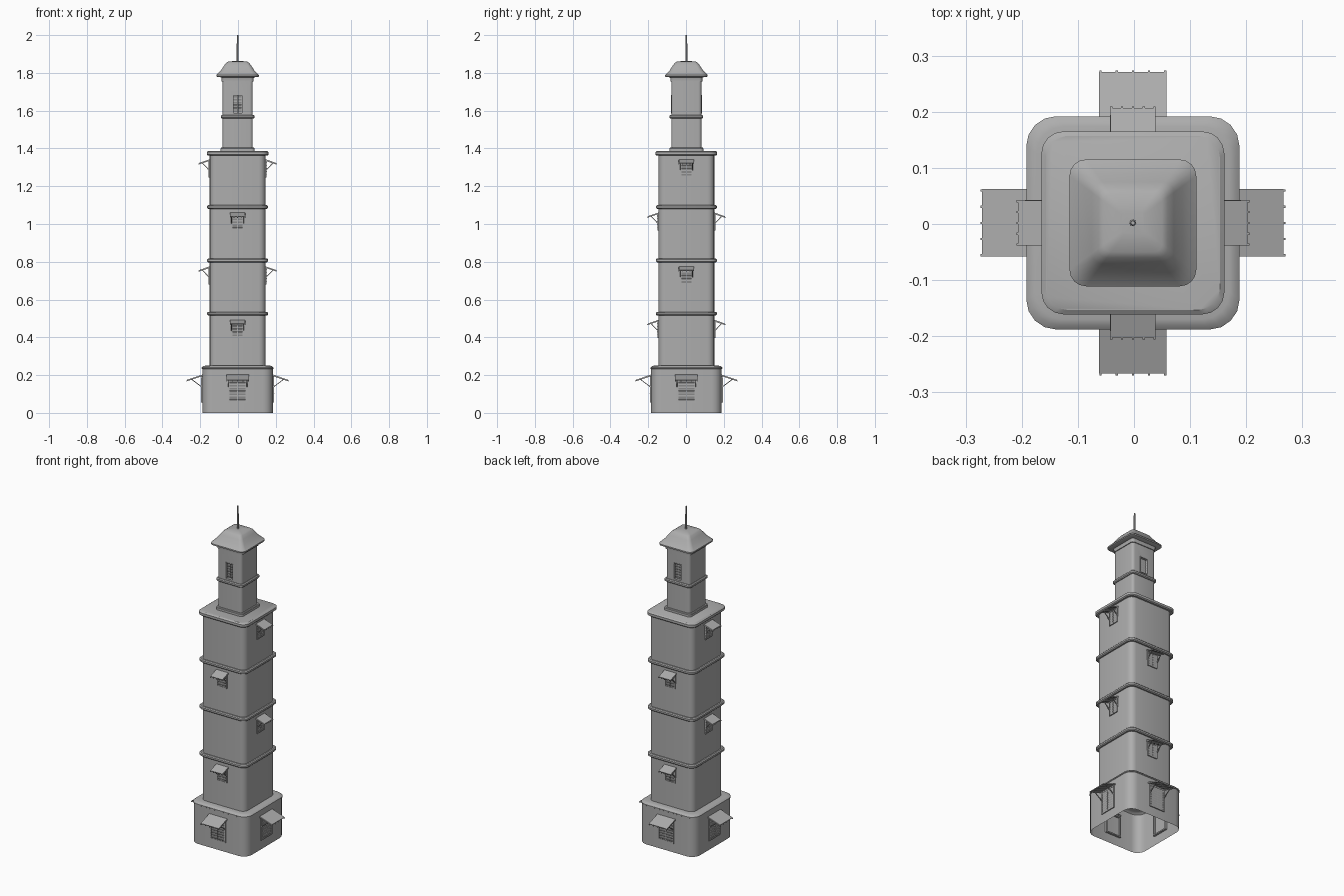
import bpy, bmesh, math
from mathutils import Matrix, Vector

cube = bpy.data.objects.get("Cube")
if cube:
    bpy.data.objects.remove(cube, do_unlink=True)

CENTRE = Vector((-0.002, 0.002, 0))

stone = bpy.data.materials.new("plain grey")
stone.use_nodes = True
GREY = (0.42, 0.42, 0.42, 1)
stone.diffuse_color = GREY
stone.node_tree.nodes["Principled BSDF"].inputs["Base Color"].default_value = GREY


def finish(name, bm, smooth=False, turn=0.0):
    """Turn a bmesh into a named object on the tower axis."""
    bmesh.ops.recalc_face_normals(bm, faces=bm.faces)
    mesh = bpy.data.meshes.new(name)
    bm.to_mesh(mesh)
    bm.free()
    mesh.materials.append(stone)
    obj = bpy.data.objects.new(name, mesh)
    bpy.context.collection.objects.link(obj)
    obj.location = CENTRE
    obj.rotation_euler.z = turn
    if smooth:
        bpy.ops.object.select_all(action='DESELECT')
        obj.select_set(True)
        bpy.context.view_layer.objects.active = obj
        bpy.ops.object.shade_smooth_by_angle(angle=math.radians(32))
    return obj


def box(bm, centre, size, tilt=0.0):
    m = (Matrix.Translation(centre) @ Matrix.Rotation(tilt, 4, 'X')
         @ Matrix.Diagonal((*size, 1)))
    bmesh.ops.create_cube(bm, size=1, matrix=m)


def beam(bm, x, start, end, width, thick):
    """Box running between two (y, z) points at a given x."""
    a, b = Vector((x, *start)), Vector((x, *end))
    d = b - a
    box(bm, (a + b) / 2, (width, d.length, thick), math.atan2(d.z, d.y))


def rounded_square(corner):
    """Unit square outline with rounded corners and slightly bowed sides."""
    pts = []
    for q in range(4):
        for k in range(5):
            a = math.radians(22.5 * k)
            p = Vector((1 - corner + corner * math.cos(a),
                        1 - corner + corner * math.sin(a)))
            pts.append(Matrix.Rotation(q * math.pi / 2, 2) @ p)
    return pts


def loft(name, profile, corner, bottom=True):
    """Stack rounded squares along a profile of (half width, height)."""
    bm = bmesh.new()
    rings = [[bm.verts.new((p.x * h, p.y * h, z)) for p in rounded_square(corner)]
             for h, z in profile]
    n = len(rings[0])
    for lo, hi in zip(rings, rings[1:]):
        for i in range(n):
            j = (i + 1) % n
            bm.faces.new((lo[i], lo[j], hi[j], hi[i]))
    bm.faces.new(rings[-1])
    if bottom:
        bm.faces.new(rings[0][::-1])
    return finish(name, bm, smooth=True)


def band(half, out, low, high):
    """Profile points of a string course with softened edges."""
    b = (high - low) / 4
    return [(half, low), (out - b, low), (out, low + b),
            (out, high - b), (out - b, high), (half, high)]


# Hollow ground floor, open underneath
loft("ground_floor", [(0.187, 0), (0.187, 0.232), (0.19, 0.234), (0.19, 0.240),
                      (0.182, 0.247), (0.172, 0.25), (0.14, 0.25)], 0.28, bottom=False)

# Main shaft with string courses
shaft = [(0.148, 0.249)]
for z in (0.525, 0.807, 1.09):
    shaft += band(0.148, 0.161, z - 0.01, z + 0.01)
shaft += [(0.148, 1.362), (0.158, 1.362), (0.163, 1.367), (0.163, 1.381),
          (0.155, 1.387)]
loft("main_shaft", shaft, 0.24)

# Upper turret
turret = loft("upper_turret", [(0.09, 1.386), (0.09, 1.400), (0.087, 1.404), (0.08, 1.404)]
              + band(0.08, 0.089, 1.558, 1.577)
              + [(0.08, 1.755), (0.085, 1.755), (0.085, 1.772), (0.09, 1.785)], 0.2)

# Recessed openings at front and back of the turret
bm = bmesh.new()
for s in (-1, 1):
    box(bm, (0, s * 0.08, 1.634), (0.048, 0.04, 0.094))
cutter = finish("opening_cutter", bm)
cutter.hide_render = True
mod = turret.modifiers.new("openings", 'BOOLEAN')
mod.operation = 'DIFFERENCE'
mod.solver = 'EXACT'
mod.object = cutter
bpy.ops.object.select_all(action='DESELECT')
bpy.context.view_layer.objects.active = turret
turret.select_set(True)
bpy.ops.object.modifier_apply(modifier=mod.name)
bpy.data.objects.remove(cutter, do_unlink=True)

# Bell-shaped roof
loft("roof", [(0.08, 1.776), (0.106, 1.778), (0.113, 1.781), (0.113, 1.789),
              (0.105, 1.796), (0.088, 1.814), (0.073, 1.837), (0.062, 1.852),
              (0.052, 1.859), (0.02, 1.863)], 0.26)

# Mast
bm = bmesh.new()
bmesh.ops.create_cone(bm, cap_ends=True, segments=8, radius1=0.006, radius2=0.004,
                      depth=0.145, matrix=Matrix.Translation((0, 0, 1.9275)))
finish("mast", bm, smooth=True)


def frame(bm, wall, half, low, high, bar, depth, proud):
    """Jambs, head and sill around an opening in the front wall."""
    y = -wall - proud + depth / 2
    for s in (-1, 1):
        box(bm, (s * (half - bar / 2), y, (low + high) / 2), (bar, depth, high - low))
    for z in (low + bar / 2, high - bar / 2):
        box(bm, (0, y, z), (2 * half, depth, bar))


def shutters(bm, y, half, low, high, slats):
    """Pair of louvred leaves."""
    step = (high - low) / slats
    for s in (-1, 1):
        box(bm, (s * half / 2, y, (low + high) / 2), (half - 0.002, 0.004, high - low))
        for i in range(slats):
            box(bm, (s * half / 2, y - 0.002, low + (i + 0.5) * step),
                (half - 0.004, 0.003, step * 0.7), 0.4)


def awning(bm, wall, half, reach, top, drop, foot):
    """Sloping board on rafters with two wall struts."""
    back, front = (-wall + 0.004, top), (-reach, top - drop)
    beam(bm, 0, back, front, 2 * half, 0.004)
    for i in range(5):
        x = (i - 2) * half * 0.48
        beam(bm, x, (back[0], back[1] - 0.004), (front[0] - 0.003, front[1] - 0.004),
             0.004, 0.005)
    for s in (-1, 1):
        mid = -wall - 0.7 * (reach - wall)
        x = s * half * 0.82
        beam(bm, x, (-wall, foot), (mid, top - 0.7 * drop - 0.004), 0.004, 0.004)
        box(bm, (x, -wall - 0.002, (top + foot) / 2 - 0.004), (0.004, 0.005, top - foot))


def window(name, turn, wall, half, low, high, slats, cover):
    bm = bmesh.new()
    frame(bm, wall, half, low, high, half * 0.14, 0.018, 0.006)
    shutters(bm, -wall - 0.002, half * 0.86, low + 0.005, high - 0.005, slats)
    finish(name, bm, turn=turn)
    bm = bmesh.new()
    awning(bm, wall, *cover)
    finish(name + "_awning", bm, turn=turn)


sides = {"front": 0, "left": 1, "back": 2, "right": 3}
for side, q in sides.items():
    turn = q * math.pi / 2
    # Large ground-floor window on every side
    window(side + "_ground_window", turn, 0.187, 0.052, 0.055, 0.185, 8,
           (0.06, 0.268, 0.202, 0.029, 0.135))
    # Small shaft windows, alternating floors between neighbouring sides
    for floor, top in enumerate((0.492, 1.06) if q % 2 == 0 else (0.775, 1.342)):
        window(f"{side}_shaft_window_{floor + 1}", turn, 0.148, 0.033, top - 0.095,
               top - 0.008, 5, (0.04, 0.204, top, 0.021, top - 0.06))
    # Turret window frames and leaves
    if q % 2 == 0:
        bm = bmesh.new()
        frame(bm, 0.08, 0.027, 1.584, 1.684, 0.004, 0.022, 0.002)
        shutters(bm, -0.066, 0.023, 1.588, 1.680, 6)
        finish(side + "_turret_window", bm, turn=turn)
